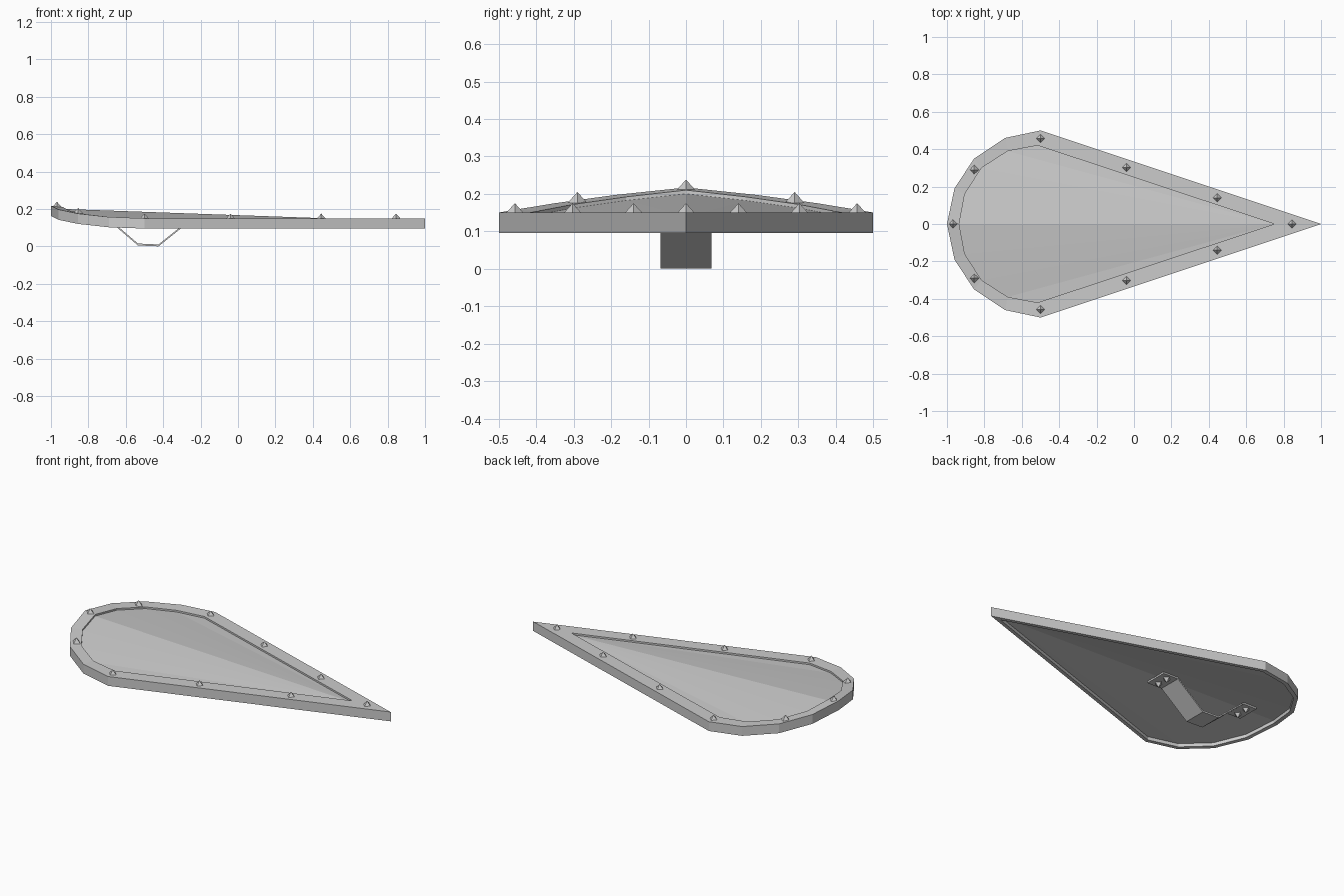
import bpy
import bmesh
from mathutils import Vector

cube = bpy.data.objects.get("Cube")
if cube:
    bpy.data.objects.remove(cube)

grey = bpy.data.materials.new("plain_grey")
grey.use_nodes = True
colour = (0.6, 0.6, 0.6, 1)
grey.diffuse_color = colour
grey.node_tree.nodes["Principled BSDF"].inputs["Base Color"].default_value = colour


def finish(name, bm):
    """Turn a bmesh into a flat shaded object."""
    bmesh.ops.recalc_face_normals(bm, faces=bm.faces)
    mesh = bpy.data.meshes.new(name)
    bm.to_mesh(mesh)
    bm.free()
    mesh.materials.append(grey)
    obj = bpy.data.objects.new(name, mesh)
    bpy.context.collection.objects.link(obj)
    return obj


def mirrored(half):
    """Close a half outline, listed from point to round end, across y = 0."""
    half = [Vector(p) for p in half]
    return half + [Vector((p.x, -p.y, p.z)) for p in half[-2:0:-1]]


def shifted(loop, dz):
    return [p + Vector((0, 0, dz)) for p in loop]


def bridge(bm, a, b):
    for i in range(len(a)):
        j = (i + 1) % len(a)
        bm.faces.new((a[i], a[j], b[j], b[i]))


def fan(bm, ring):
    """Bent sheet made of triangles spreading from the pointed end."""
    for i in range(1, len(ring) - 1):
        bm.faces.new((ring[0], ring[i], ring[i + 1]))


# Teardrop outlines
outer = mirrored([(1, 0, .15), (-.5, .5, .15), (-.69, .46, .157),
                  (-.855, .35, .175), (-.96, .19, .197), (-1, 0, .217)])
inner = mirrored([(.75, 0, .15), (-.515, .42, .15), (-.675, .39, .155),
                  (-.815, .3, .172), (-.905, .16, .192), (-.935, 0, .21)])
bottom = shifted(outer, -.055)
centre = Vector((-.45, 0, 0))
inset = [Vector((*(centre + (p - centre) * .955).xy, p.z)) for p in bottom]
panel_top = shifted(inner, -.01)
panel_under = shifted(inset, .02)

# Raised rim
bm = bmesh.new()
rings = [[bm.verts.new(p) for p in loop]
         for loop in (panel_top, inner, outer, bottom, inset, panel_under)]
for a, b in zip(rings, rings[1:]):
    bridge(bm, a, b)
finish("rim", bm)

# Bent panel
bm = bmesh.new()
top, under = [[bm.verts.new(p) for p in loop] for loop in (panel_top, panel_under)]
fan(bm, top)
fan(bm, under)
bridge(bm, top, under)
finish("panel", bm)


def stud(name, x, y, z, direction=1):
    """Four sided pointed stud."""
    bm = bmesh.new()
    bmesh.ops.create_cone(bm, cap_ends=True, segments=4, radius1=.027,
                          radius2=0, depth=.03)
    for v in bm.verts:
        v.co.z *= direction
    finish(name, bm).location = (x, y, z + .01 * direction)


# Rim studs
for x, y, z in [(.845, 0, .15), (.445, .14, .15), (-.04, .303, .15),
                (-.5, .457, .15), (-.855, .29, .18), (-.968, 0, .213)]:
    for side in ((1, -1) if y else (1,)):
        stud("rim_stud", x, y * side, z)

# Bent strap handle with end flanges
path = [(-.8, .162), (-.71, .16), (-.535, .01), (-.425, .005),
        (-.25, .145), (-.15, .142)]
bm = bmesh.new()
rows = [[bm.verts.new((x, y, z + dz)) for x, z in path]
        for y, dz in ((-.068, -.005), (.068, -.005), (.068, .005), (-.068, .005))]
for i in range(len(path) - 1):
    for a, b in zip(rows, rows[1:] + rows[:1]):
        bm.faces.new((a[i], a[i + 1], b[i + 1], b[i]))
for end in (0, -1):
    bm.faces.new([row[end] for row in rows])
finish("handle", bm)

# Handle rivets
for x, z in ((-.755, .156), (-.2, .138)):
    for side in (1, -1):
        stud("handle_rivet", x, .034 * side, z, -1)
